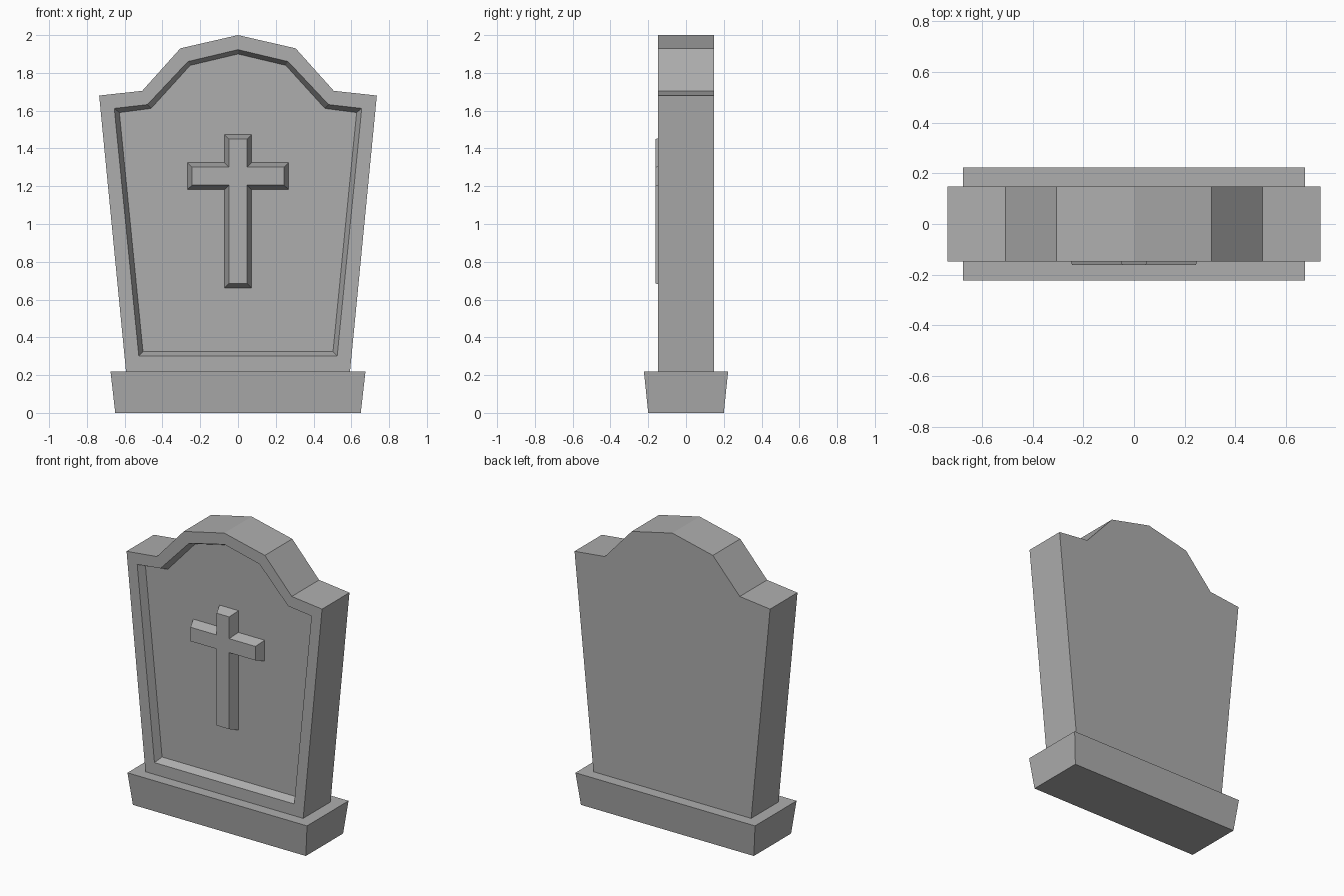
import bpy, bmesh

cube = bpy.data.objects.get("Cube")
if cube:
    bpy.data.objects.remove(cube, do_unlink=True)

stone = bpy.data.materials.new("grey stone")
stone.use_nodes = True
GREY = (0.42, 0.42, 0.42, 1)
stone.diffuse_color = GREY
stone.node_tree.nodes["Principled BSDF"].inputs["Base Color"].default_value = GREY


def mirrored(half):
    """Close a right-hand profile, given top to bottom, across x = 0."""
    return half + [(-x, z) for x, z in reversed(half) if x > 0]


def loft(name, rings, cap_first=True, cap_last=True):
    """Join matching rings of 3D points with flat quads."""
    bm = bmesh.new()
    loops = [[bm.verts.new(p) for p in ring] for ring in rings]
    for a, b in zip(loops, loops[1:]):
        for i in range(len(a)):
            j = (i + 1) % len(a)
            bm.faces.new((a[i], a[j], b[j], b[i]))
    if cap_first:
        bm.faces.new(loops[0])
    if cap_last:
        bm.faces.new(loops[-1])
    bmesh.ops.recalc_face_normals(bm, faces=bm.faces)
    mesh = bpy.data.meshes.new(name)
    bm.to_mesh(mesh)
    bm.free()
    mesh.materials.append(stone)
    obj = bpy.data.objects.new(name, mesh)
    bpy.context.collection.objects.link(obj)
    return obj


def at_depth(profile, y):
    return [(x, y, z) for x, z in profile]


def rectangle(x, y, z):
    return [(-x, -y, z), (x, -y, z), (x, y, z), (-x, y, z)]


FACE, FLOOR, CROSS_FRONT = -0.147, -0.097, -0.162

# Plinth, flaring upward
loft("plinth", [rectangle(0.65, 0.2, 0), rectangle(0.675, 0.223, 0.22)])

# Headstone slab with a bevelled recessed panel in the front
outline = mirrored([(0, 2.0), (0.305, 1.93), (0.507, 1.705), (0.735, 1.68), (0.593, 0.22)])
rim = mirrored([(0, 1.923), (0.265, 1.86), (0.48, 1.632), (0.655, 1.612), (0.525, 0.3)])
panel = mirrored([(0, 1.9), (0.253, 1.84), (0.46, 1.612), (0.628, 1.59), (0.503, 0.325)])
loft("headstone", [at_depth(outline, -FACE), at_depth(outline, FACE),
                   at_depth(rim, FACE), at_depth(panel, FLOOR)])


# Raised cross with sloping sides
def cross_profile(inset):
    stem, arm = 0.071 - inset, 0.268 - inset
    top, bottom = 1.473 - inset, 0.662 + inset
    arm_top, arm_bottom = 1.325 - inset, 1.182 + inset
    return mirrored([(stem, top), (stem, arm_top), (arm, arm_top),
                     (arm, arm_bottom), (stem, arm_bottom), (stem, bottom)])


loft("cross", [at_depth(cross_profile(0), FLOOR),
               at_depth(cross_profile(0.024), CROSS_FRONT)], cap_first=False)
